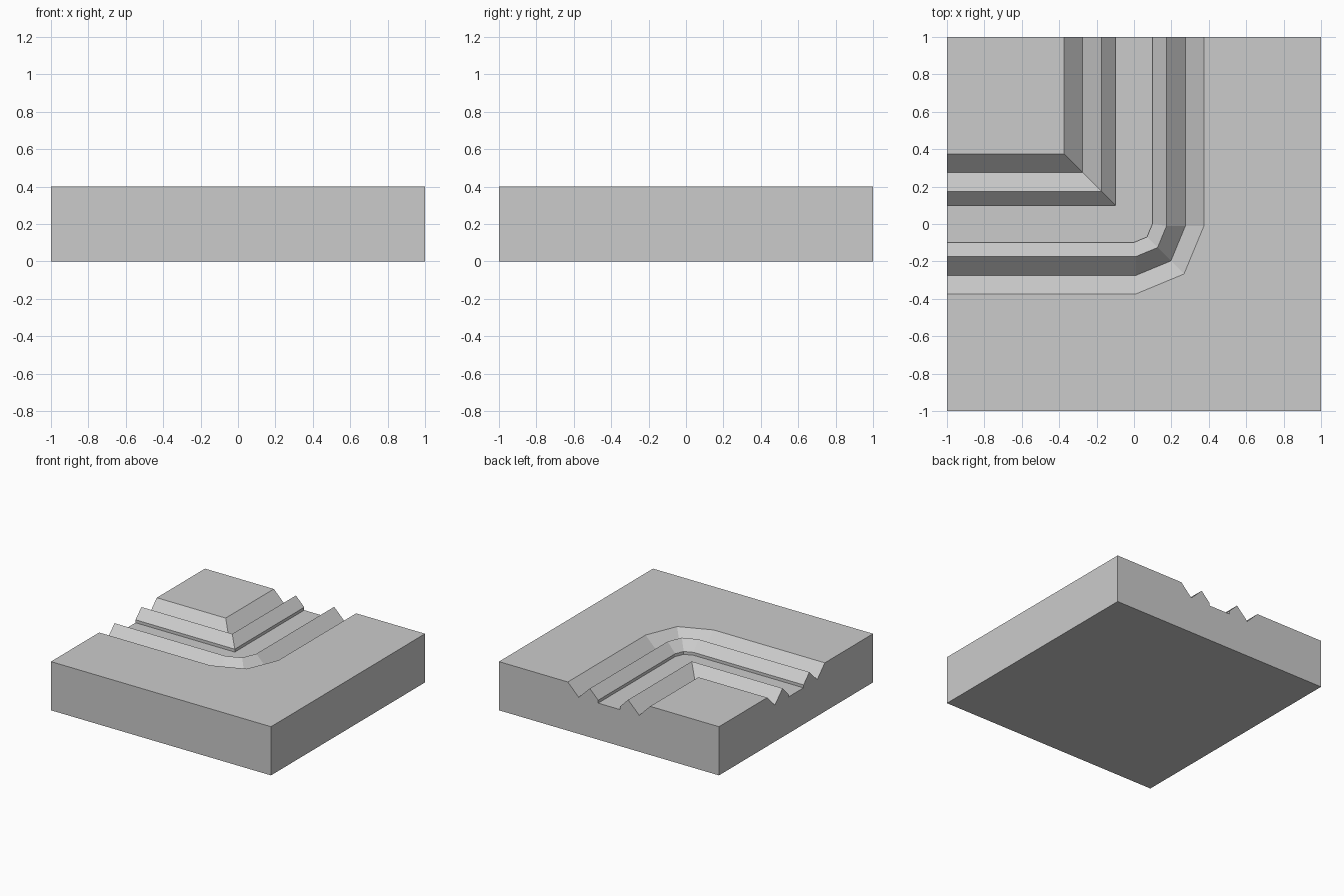
import bpy, bmesh

if "Cube" in bpy.data.objects:
    bpy.data.objects.remove(bpy.data.objects["Cube"])

# Half cross-section of the trench: (distance from centre line, height, bend offset)
TOP = 0.4
PROFILE = [(0.374, TOP, 0.01), (0.275, 0.3, 0.01), (0.174, TOP, 0.01),
           (0.098, 0.324, 0.0), (0.098, 0.3, 0.0)]

bm = bmesh.new()


def row(points, z):
    return [bm.verts.new((x, y, z)) for x, y in points]


def outer_row(d, z, c):
    # faceted 90 degree bend: two segments
    m = c + (d - c) * 0.7071
    return row([(-1, -d), (c, -d), (m, -m), (d, -c), (d, 1)], z)


def inner_row(d, z, c):
    # sharp mitred bend
    return row([(-1, d), (-d, d), (-d, 1)], z)


def bridge(rows):
    for a, b in zip(rows, rows[1:]):
        for i in range(len(a) - 1):
            bm.faces.new((a[i], a[i + 1], b[i + 1], b[i]))


outer = [outer_row(*p) for p in PROFILE]
inner = [inner_row(*p) for p in PROFILE]
bridge(outer)
bridge(inner)

# Block corners
square = [(-1, -1), (1, -1), (1, 1)]
t = row(square, TOP)
t_back = bm.verts.new((-1, 1, TOP))
b = row(square + [(-1, 1)], 0)

# Trench floor and the two plateaus
bm.faces.new(outer[-1] + inner[-1][::-1])
bm.faces.new(t + outer[0][::-1])
bm.faces.new(inner[0] + [t_back])

# Underside, plain sides, and the two sides cut by the trench profile
bm.faces.new(b[::-1])
bm.faces.new((b[0], b[1], t[1], t[0]))
bm.faces.new((b[1], b[2], t[2], t[1]))
for end, near_t, near_b in ((0, t[0], b[0]), (-1, t[2], b[2])):
    cut = [r[end] for r in outer] + [r[end] for r in inner[::-1]]
    bm.faces.new([near_b, near_t] + cut + [t_back, b[3]])

bmesh.ops.recalc_face_normals(bm, faces=bm.faces)
mesh = bpy.data.meshes.new("corner_path_tile")
bm.to_mesh(mesh)
bm.free()
tile = bpy.data.objects.new("corner_path_tile", mesh)
bpy.context.collection.objects.link(tile)
